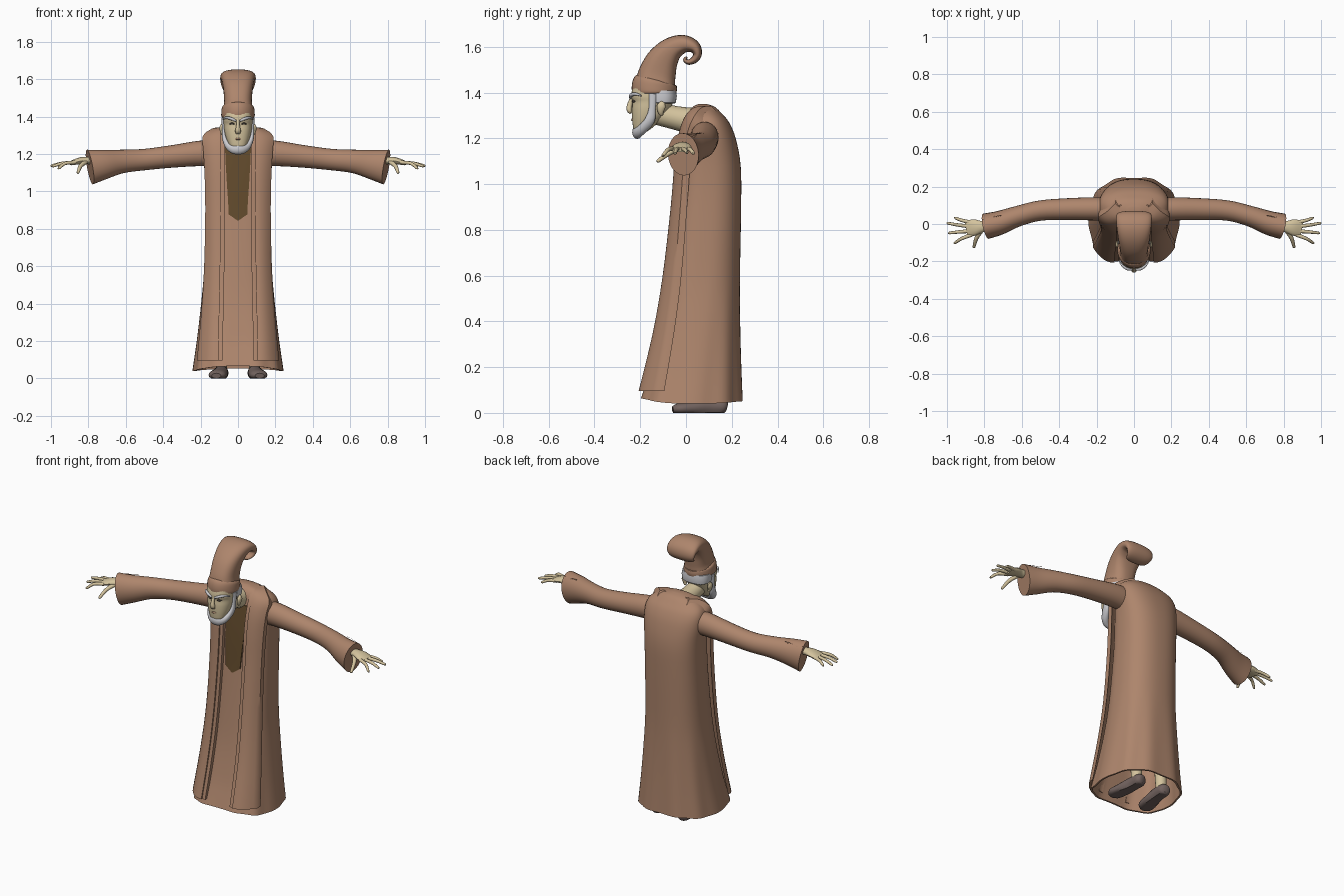
import bpy, bmesh, math
from mathutils import Vector


def material(name, rgb):
    m = bpy.data.materials.new(name)
    m.diffuse_color = (*rgb, 1)
    return m


ROBE = material("robe brown", (0.42, 0.235, 0.15))
SHIRT = material("dark undershirt", (0.12, 0.068, 0.025))
SKIN = material("pale skin", (0.66, 0.55, 0.34))
HAIR = material("grey hair", (0.60, 0.60, 0.63))
SHOE = material("shoe grey brown", (0.17, 0.125, 0.115))
EYE = material("dark eye", (0.06, 0.05, 0.04))
LIP = material("lip", (0.40, 0.25, 0.16))


def spline(rows, k=4):
    """Catmull-Rom resampling of rows of numbers."""
    out = []
    for i in range(len(rows) - 1):
        p = [rows[max(i - 1, 0)], rows[i], rows[i + 1], rows[min(i + 2, len(rows) - 1)]]
        for j in range(k):
            t = j / k
            out.append([0.5 * (2 * b + (c - a) * t + (2 * a - 5 * b + 4 * c - d) * t * t
                               + (3 * b - a - 3 * c + d) * t ** 3) for a, b, c, d in zip(*p)])
    return out + [list(rows[-1])]


def power(v, n):
    return math.copysign(abs(v) ** (2 / n), v)


def loft(name, rings, mat, sx=1, caps=(True, True)):
    """Skin a stack of closed rings; sx=-1 mirrors it."""
    bm = bmesh.new()
    vs = [[bm.verts.new((p[0] * sx, p[1], p[2])) for p in r] for r in rings]
    n = len(vs[0])
    for a, b in zip(vs, vs[1:]):
        for i in range(n):
            bm.faces.new((a[i], a[(i + 1) % n], b[(i + 1) % n], b[i]))
    if caps[0]:
        bm.faces.new(vs[0])
    if caps[1]:
        bm.faces.new(vs[-1])
    bmesh.ops.recalc_face_normals(bm, faces=bm.faces)
    me = bpy.data.meshes.new(name)
    bm.to_mesh(me)
    bm.free()
    me.materials.append(mat)
    ob = bpy.data.objects.new(name, me)
    bpy.context.collection.objects.link(ob)
    bpy.ops.object.select_all(action='DESELECT')
    bpy.context.view_layer.objects.active = ob
    ob.select_set(True)
    bpy.ops.object.shade_smooth_by_angle(angle=math.radians(40))
    return ob


def tube(name, rows, mat, ref=(0, 0, 1), sx=1, n=16, pw=2.0, k=4, floor=None):
    """Sweep an oval along rows of (x, y, z, half size across, half size along ref)."""
    rows = spline(rows, k)
    pts = [Vector(r[:3]) for r in rows]
    rings = []
    for i, r in enumerate(rows):
        t = (pts[min(i + 1, len(pts) - 1)] - pts[max(i - 1, 0)]).normalized()
        s = t.cross(Vector(ref)).normalized()
        b = s.cross(t)
        ring = []
        for j in range(n):
            a = 2 * math.pi * j / n
            p = pts[i] + s * r[3] * power(math.cos(a), pw) + b * r[4] * power(math.sin(a), pw)
            if floor is not None:
                p.z = max(p.z, floor)
            ring.append(p)
        rings.append(ring)
    return loft(name, rings, mat, sx)


def oval(z, hx, yf, yb, n=48, nf=2.4, nb=2.4):
    """Horizontal ring from front yf to back yb."""
    ring = []
    for j in range(n):
        a = 2 * math.pi * j / n
        c, s = math.cos(a), math.sin(a)
        pw = nf if s < 0 else nb
        ring.append((hx * power(c, pw), (yf + yb) / 2 + (yb - yf) / 2 * power(s, pw), z))
    return ring


# Robe body: open hem with folds, hunched closed top
ROBE_ROWS = [(.04, .24, -.198, .25), (.2, .218, -.155, .244), (.4, .196, -.11, .238),
             (.6, .18, -.08, .236), (.9, .173, -.045, .241), (1.08, .177, -.028, .239),
             (1.2, .187, -.01, .217), (1.27, .182, 0, .188), (1.31, .15, .01, .155),
             (1.338, .09, .03, .125), (1.35, .03, .055, .09)]


def robe_ring(z, hx, yf, yb, inset=0):
    ring = oval(z, hx - inset, yf + inset, yb - inset, 72, 2.8, 2.4)
    low = max(0, 1 - z / 0.6)
    out = []
    for j, (x, y, zz) in enumerate(ring):
        a = 2 * math.pi * j / 72
        s = math.sin(a)
        f = 1 + 0.018 * low * math.cos(10 * a)
        lift = (0.032 if s < 0 else 0.015) * s * s * max(0, 1 - z / 0.2)
        out.append((x * f, 0.02 + (y - 0.02) * f, zz + lift))
    return out


inner = [robe_ring(*r, inset=0.01) for r in reversed(spline(ROBE_ROWS[:4], 3))]
outer = [robe_ring(*r) for r in spline(ROBE_ROWS)]
loft("robe_body", inner + outer, ROBE, caps=(False, True))


def front_y(x, z):
    """Front surface of the robe."""
    for a, b in zip(ROBE_ROWS, ROBE_ROWS[1:]):
        if a[0] <= z <= b[0]:
            t = (z - a[0]) / (b[0] - a[0])
            hx, yf, yb = [p + (q - p) * t for p, q in zip(a[1:], b[1:])]
            u = min(1, abs(x) / hx)
            return (yf + yb) / 2 - (yb - yf) / 2 * (1 - u ** 2.8) ** (1 / 2.8)


# Undershirt panel between the lapels, pointed at the bottom
rings = []
for z, h in [(.845, .004), (.877, .05), (.95, .053), (1.05, .06), (1.15, .066), (1.25, .07)]:
    xs = [h * (i / 4 - 1) for i in range(9)]
    rings.append([(x, front_y(x, z) - 0.006, z) for x in xs]
                 + [(x, front_y(x, z) + 0.003, z) for x in reversed(xs)])
loft("undershirt", rings, SHIRT)

# Long stole strips over both shoulders: z, inner x, outer x, front y, side y
STOLE = [(.095, .105, .22, -.207, -.125), (.35, .1, .197, -.145, -.082), (.6, .095, .181, -.102, -.05),
         (.9, .092, .175, -.067, -.025), (1.1, .092, .179, -.05, -.01), (1.22, .094, .186, -.032, .005),
         (1.295, .094, .188, -.005, .035), (1.335, .088, .14, .035, .07), (1.342, .065, .1, .09, .11)]
# Narrow lapel edge just inside each stole strip
EDGE = [(z, xi - .022, xi + .01, yf + .006, yf + .012) for z, xi, xo, yf, yb in STOLE]
for sx in (1, -1):
    for name, rows, thick in (("stole", STOLE, .03), ("lapel_edge", EDGE, .03)):
        rings = []
        for z, xi, xo, yf, yb in spline(rows):
            us = [i / 8 for i in range(9)]
            face = [(xi + (xo - xi) * u, yf + (yb - yf) * u ** 2.2, z) for u in us]
            dz = thick if z > 1.25 else 0
            rings.append(face + [(x, y + thick, zz - dz) for x, y, zz in reversed(face)])
        loft(name, rings, ROBE, sx)

    # Sleeve flaring to an open cuff
    tube("sleeve", [(.12, .08, 1.2, .06, .07), (.2, .081, 1.203, .062, .068), (.35, .08, 1.187, .058, .06),
                    (.5, .072, 1.17, .054, .057), (.62, .042, 1.16, .055, .063),
                    (.72, .006, 1.143, .064, .08), (.792, -.012, 1.13, .069, .094)], ROBE, sx=sx, n=24)
    bpy.context.object.name = "sleeve"
    # Hollow the cuff: inset the end cap and push it inside
    me = bpy.context.object.data
    bm = bmesh.new()
    bm.from_mesh(me)
    cap = max(bm.faces, key=lambda f: f.calc_center_median().x * sx)
    bmesh.ops.inset_region(bm, faces=[cap], thickness=0.008)
    ext = bmesh.ops.extrude_discrete_faces(bm, faces=[cap])["faces"][0]
    mid = ext.calc_center_median()
    for v in ext.verts:
        v.co = mid + (v.co - mid) * 0.6 + Vector((-0.1 * sx, 0.02, 0.015))
    bm.to_mesh(me)
    bm.free()

    # Hand: palm, four fingers and a thumb
    tube("palm", [(.7, .01, 1.155, .026, .022), (.8, -.012, 1.165, .028, .02),
                  (.85, -.018, 1.162, .043, .018), (.895, -.026, 1.15, .044, .011)], SKIN, sx=sx)
    for y0, x1, y1, z1 in [(.008, .96, .032, 1.135), (-.014, 1.0, .004, 1.138),
                           (-.037, .992, -.048, 1.135), (-.058, .962, -.1, 1.125)]:
        tube("finger", [(.87, y0, 1.155, .011, .01), ((.885 + x1) / 2, (y0 + y1) / 2, 1.15, .009, .009),
                        (x1 - .006, y1, z1, .007, .007), (x1, y1, z1 - .001, .003, .003)],
             SKIN, sx=sx, n=10, k=3)
    tube("thumb", [(.815, -.03, 1.158, .015, .013), (.842, -.075, 1.135, .011, .011),
                   (.855, -.12, 1.102, .008, .008), (.857, -.126, 1.097, .003, .003)], SKIN, sx=sx, n=10)

    # Shoe and lower leg
    tube("shoe", [(.085, .178, .025, .02, .02), (.087, .16, .028, .036, .035), (.09, .1, .03, .037, .04),
                  (.1, .03, .022, .045, .034), (.112, -.03, .018, .046, .026),
                  (.116, -.058, .014, .025, .014)], SHOE, sx=sx, floor=0)
    tube("leg", [(.088, .13, .04, .03, .03), (.09, .12, .2, .035, .035), (.09, .1, .5, .045, .045)],
         SKIN, ref=(0, 1, 0), sx=sx)

    # Ear, eyebrow and eye
    tube("ear", [(.078, -.105, 1.3, .006, .006), (.084, -.11, 1.315, .01, .013),
                 (.088, -.108, 1.34, .011, .019), (.085, -.1, 1.358, .006, .01)], SKIN, ref=(0, 1, 0), sx=sx)
    tube("eyebrow", [(.01, -.243, 1.376, .005, .005), (.035, -.24, 1.388, .008, .008),
                     (.062, -.222, 1.394, .006, .007), (.08, -.195, 1.386, .003, .003)],
         HAIR, sx=sx, n=10)
    tube("eye", [(.018, -.232, 1.36, .002, .002), (.032, -.229, 1.362, .006, .006),
                 (.048, -.218, 1.361, .002, .002)], EYE, sx=sx, n=10)

# Head and neck
loft("head", [oval(*r, n=32) for r in spline([
    (1.222, .02, -.222, -.185), (1.24, .043, -.23, -.155), (1.27, .058, -.234, -.12),
    (1.3, .068, -.236, -.09), (1.33, .074, -.236, -.07), (1.36, .077, -.234, -.055),
    (1.385, .08, -.24, -.052), (1.43, .08, -.232, -.05)])], SKIN)
tube("neck", [(0, -.13, 1.31, .048, .05), (0, -.04, 1.288, .052, .052), (0, .08, 1.265, .06, .065)], SKIN)
tube("nose", [(0, -.236, 1.382, .006, .008), (0, -.245, 1.35, .011, .01),
              (0, -.248, 1.325, .012, .015), (0, -.24, 1.309, .006, .013)], SKIN, ref=(1, 0, 0), n=12)
tube("mouth", [(-.028, -.222, 1.278, .003, .003), (0, -.234, 1.281, .006, .006),
               (.028, -.222, 1.278, .003, .003)], LIP, n=10)

# Beard running along the jaw from ear to ear, and hair under the hat
side = [(.079, -.145, 1.395, .009, .018), (.077, -.148, 1.33, .009, .015), (.071, -.158, 1.28, .013, .022),
        (.05, -.188, 1.243, .02, .022), (.025, -.208, 1.229, .027, .021)]
tube("beard", side + [(0, -.213, 1.227, .03, .022)] + [(-r[0], *r[1:]) for r in reversed(side)],
     HAIR, ref=(0, -1, 0))
loft("hair", [oval(*r, n=32) for r in [(1.352, .076, -.165, -.05), (1.357, .084, -.168, -.044),
                                       (1.385, .088, -.172, -.04), (1.41, .085, -.172, -.045)]], HAIR)

# Hat: rolled band and a cone that widens and curls back
tube("hat_band", [(0, -.139, 1.395, .09, .082), (0, -.139, 1.402, .097, .089), (0, -.138, 1.425, .099, .089),
                  (0, -.135, 1.447, .095, .086), (0, -.133, 1.456, .085, .078)],
     ROBE, ref=(1, 0, 0), n=32)
tube("hat_cone", [(0, -.134, 1.44, .086, .079), (0, -.126, 1.48, .082, .074), (0, -.103, 1.54, .07, .078),
                  (0, -.062, 1.59, .053, .086), (0, -.01, 1.612, .04, .093), (0, .034, 1.6, .029, .095),
                  (0, .05, 1.57, .02, .09), (0, .038, 1.545, .016, .08), (0, .012, 1.533, .012, .065),
                  (0, -.004, 1.543, .009, .045), (0, .004, 1.556, .004, .03)],
     ROBE, ref=(1, 0, 0), n=32, pw=2.6)
